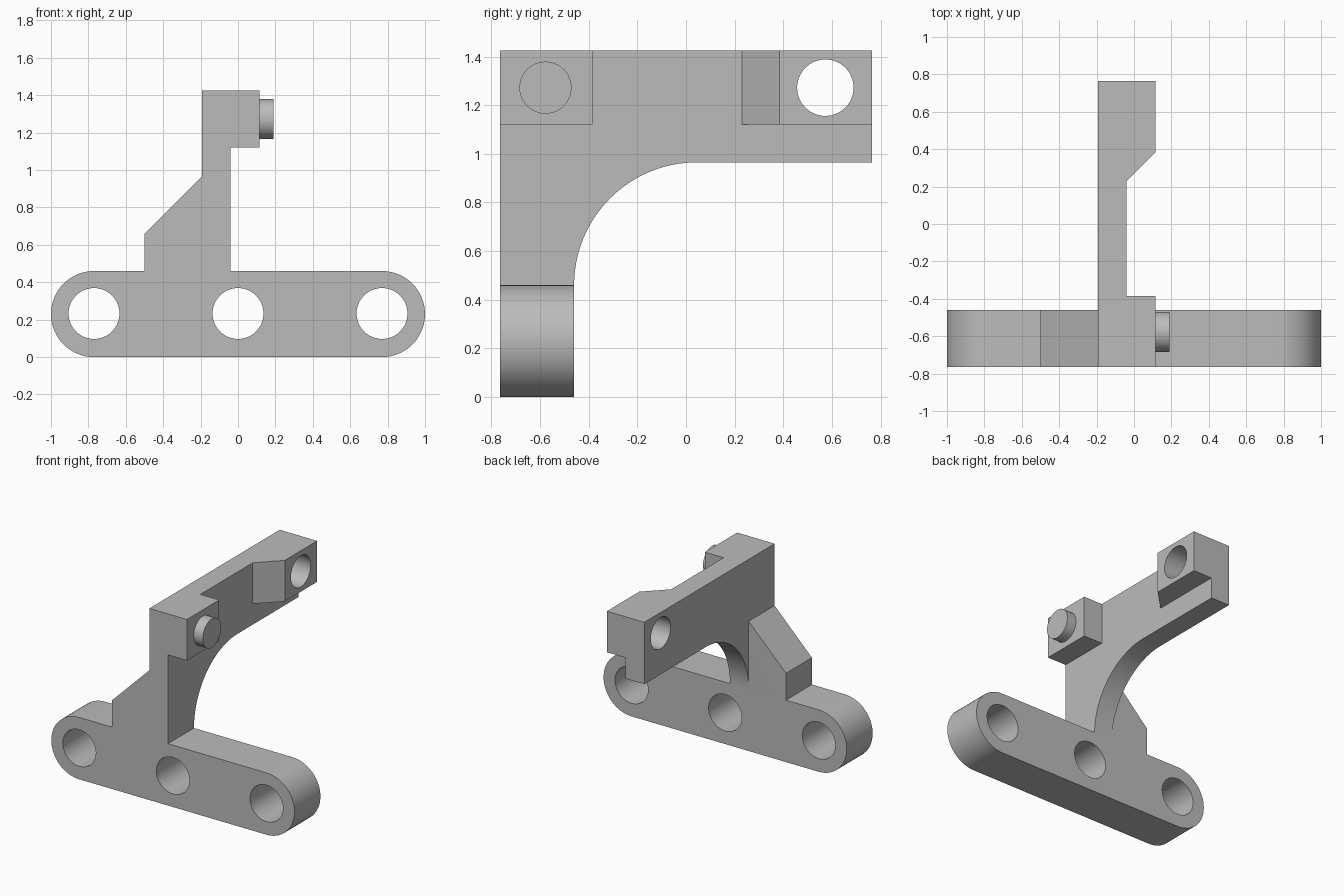
import bpy, bmesh
from math import sin, cos, pi
from mathutils import Vector

cube = bpy.data.objects.get("Cube")
if cube:
    bpy.data.objects.remove(cube)

grey = bpy.data.materials.new("light grey")
grey.use_nodes = True
grey.diffuse_color = (0.5, 0.5, 0.5, 1)
grey.node_tree.nodes["Principled BSDF"].inputs["Base Color"].default_value = grey.diffuse_color


def arc(cu, cv, r, start, end, steps):
    """Points on an arc, angles in radians."""
    angles = [start + (end - start) * i / steps for i in range(steps + 1)]
    return [(cu + r * cos(a), cv + r * sin(a)) for a in angles]


def prism(name, points, axis, lo, hi):
    """Extrude a closed profile along one axis; the profile uses the other two in order."""
    def place(u, v, w):
        co = [u, v]
        co.insert("xyz".index(axis), w)
        return co
    bm = bmesh.new()
    face = bm.faces.new([bm.verts.new(place(u, v, lo)) for u, v in points])
    moved = bmesh.ops.extrude_face_region(bm, geom=[face])["geom"]
    shift = Vector(place(0, 0, hi - lo))
    bmesh.ops.translate(bm, vec=shift, verts=[g for g in moved if isinstance(g, bmesh.types.BMVert)])
    bmesh.ops.recalc_face_normals(bm, faces=bm.faces)
    mesh = bpy.data.meshes.new(name)
    bm.to_mesh(mesh)
    bm.free()
    mesh.materials.append(grey)
    obj = bpy.data.objects.new(name, mesh)
    bpy.context.collection.objects.link(obj)
    return obj


def cylinder(name, u, v, r, axis, lo, hi):
    return prism(name, arc(u, v, r, 0, 2 * pi, 64)[:-1], axis, lo, hi)


def combine(target, other, operation):
    """Apply a boolean to target and discard the other solid."""
    mod = target.modifiers.new(operation, 'BOOLEAN')
    mod.object, mod.operation, mod.solver = other, operation, 'EXACT'
    bpy.context.view_layer.objects.active = target
    bpy.ops.object.modifier_apply(modifier=mod.name)
    bpy.data.objects.remove(other)


FRONT, BASE_BACK, BACK = -0.765, -0.46, 0.765
BASE_TOP, ARM_LOW, TOP = 0.46, 0.965, 1.425
ARM_L, ARM_R, BOSS_R, BOSS_LOW = -0.193, -0.04, 0.115, 1.12
R = BASE_TOP / 2

# Rounded mounting bar
bracket = prism("bracket", arc(1 - R, R, R, -pi / 2, pi / 2, 32)
                + arc(R - 1, R, R, pi / 2, 3 * pi / 2, 32), 'y', FRONT, BASE_BACK)

# Upright and arm with curved inner corner
sweep = ARM_LOW - BASE_TOP
arm = prism("arm", [(FRONT, 0.4), (BASE_BACK, 0.4)]
            + arc(BASE_BACK + sweep, BASE_TOP, sweep, pi, pi / 2, 32)
            + [(BACK, ARM_LOW), (BACK, TOP), (FRONT, TOP)], 'x', ARM_L, ARM_R)

# Sloped side brace
brace = prism("brace", [(-0.5, 0.4), (-0.1, 0.4), (-0.1, ARM_LOW), (ARM_L, ARM_LOW), (-0.5, 0.66)],
              'y', FRONT, BASE_BACK)

# Front block, and rear block with its slanted face
front_block = prism("front_block", [(-0.1, FRONT), (BOSS_R, FRONT), (BOSS_R, -0.385), (-0.1, -0.385)],
                    'z', BOSS_LOW, TOP)
rear_block = prism("rear_block", [(-0.1, 0.23), (ARM_R, 0.23), (BOSS_R, 0.385), (BOSS_R, BACK), (-0.1, BACK)],
                   'z', BOSS_LOW, TOP)

# Round pin on the front block
pin = cylinder("pin", -0.578, 1.272, 0.107, 'x', 0.05, 0.19)

for part in (arm, brace, front_block, rear_block, pin):
    combine(bracket, part, 'UNION')

# Bolt holes in the bar and the pin socket in the rear block
for x in (R - 1, 0, 1 - R):
    combine(bracket, cylinder("bolt_hole", x, R + 0.003, 0.136, 'y', -1, -0.3), 'DIFFERENCE')
combine(bracket, cylinder("socket", 0.573, 1.272, 0.116, 'x', -0.5, 0.5), 'DIFFERENCE')

bpy.ops.object.select_all(action='DESELECT')
bracket.select_set(True)
bpy.context.view_layer.objects.active = bracket
bpy.ops.object.shade_smooth_by_angle()
